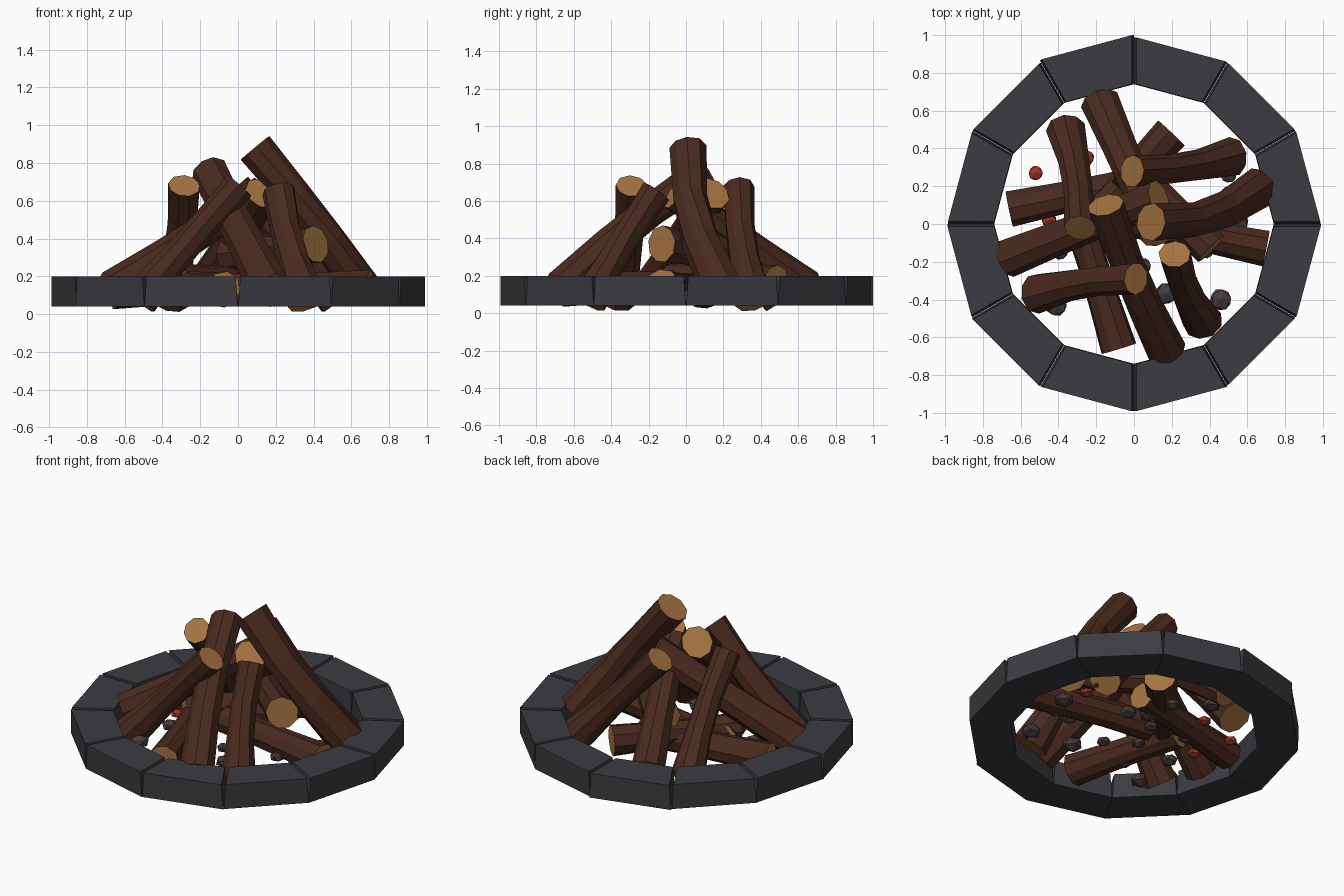
import bpy, bmesh, math, random
from mathutils import Vector, Matrix

if "Cube" in bpy.data.objects:
    bpy.data.objects.remove(bpy.data.objects["Cube"])
rng = random.Random(4)


def material(name, color):
    m = bpy.data.materials.new(name)
    m.use_nodes = True
    m.diffuse_color = (*color, 1)
    bsdf = m.node_tree.nodes["Principled BSDF"]
    bsdf.inputs["Base Color"].default_value = (*color, 1)
    bsdf.inputs["Roughness"].default_value = 0.9
    return m


STONE = material("dark grey stone", (0.045, 0.044, 0.052))
BARK = material("brown bark", (0.068, 0.023, 0.014))
CUT = material("tan cut wood", (0.37, 0.17, 0.052))
COAL = material("charcoal", (0.06, 0.044, 0.046))
EMBER = material("red ember", (0.34, 0.035, 0.015))


def finish(name, bm, *mats):
    bmesh.ops.recalc_face_normals(bm, faces=bm.faces)
    mesh = bpy.data.meshes.new(name)
    bm.to_mesh(mesh)
    bm.free()
    for m in mats:
        mesh.materials.append(m)
    obj = bpy.data.objects.new(name, mesh)
    bpy.context.collection.objects.link(obj)
    return obj


def polar(angle, radius):
    return Vector((math.cos(angle), math.sin(angle), 0)) * radius


# Ring of wedge-shaped stone blocks, gaps opening slightly toward the top
BLOCKS = 12
STEP = math.tau / BLOCKS


def stone_block(index):
    bm = bmesh.new()
    rings = []
    outer = 1.0 if index == 3 else 0.985 + rng.uniform(0, 0.008)
    for z, gap in ((0.04, 0.001), (0.2, 0.012)):
        ring = []
        for radius, side in ((0.74, 0), (outer, 0), (outer, 1), (0.74, 1)):
            angle = STEP * (index + side)
            p = polar(angle, radius) + polar(angle + math.pi * (0.5 - side), gap)
            ring.append(bm.verts.new((p.x, p.y, z)))
        rings.append(ring)
    low, high = rings
    bm.faces.new(low[::-1])
    bm.faces.new(high)
    for i in range(4):
        j = (i + 1) % 4
        bm.faces.new((low[i], low[j], high[j], high[i]))
    finish(f"stone_block_{index + 1}", bm, STONE)


for k in range(BLOCKS):
    stone_block(k)


# Logs: slightly bent, tapered many-sided prisms with pale cut ends
def log(name, foot, top, radius=0.09, sway=0.0, sag=0.0, flare=1.1, sides=9):
    foot, top = Vector(foot), Vector(top)
    axis = (top - foot).normalized()
    side = axis.cross(Vector((0, 0, 1))).normalized()
    bend = side * sway + side.cross(axis) * sag
    path = [foot, foot.lerp(top, 0.35) + bend, foot.lerp(top, 0.65) + bend, top]
    widths = (flare, 0.97, 0.92, 1.0)
    phase = rng.uniform(0, 1)
    bm = bmesh.new()
    rings = []
    for i, p in enumerate(path):
        tangent = (path[min(i + 1, 3)] - path[max(i - 1, 0)]).normalized()
        u = tangent.cross(Vector((0, 0, 1))).normalized()
        v = u.cross(tangent)
        ring = []
        for s in range(sides):
            a = math.tau * s / sides + phase
            r = radius * widths[i] * (1 + 0.05 * math.sin(2 * a))
            ring.append(bm.verts.new(p + (u * math.cos(a) + v * math.sin(a)) * r))
        rings.append(ring)
    for a, b in zip(rings, rings[1:]):
        for s in range(sides):
            t = (s + 1) % sides
            bm.faces.new((a[s], a[t], b[t], b[s]))
    for end in (rings[0][::-1], rings[-1]):
        bm.faces.new(end).material_index = 1
    finish(name, bm, BARK, CUT)


# Four long leaning logs
log("tall_log", (0.66, 0.19, 0.13), (0.09, 0.01, 0.88), 0.1, -0.055)
log("front_long_log", (0.17, -0.67, 0.13), (-0.15, 0.1, 0.75), 0.097, -0.015, 0.02)
log("right_long_log", (-0.67, -0.18, 0.13), (0.13, 0.14, 0.64), 0.095)
log("back_long_log", (-0.18, 0.65, 0.13), (0.13, -0.06, 0.64), 0.095)

# Four steeper logs with flared feet
for name, foot, top in (
    ("back_right_log", (-0.36, 0.5, 0.08), (-0.285, -0.02, 0.68)),
    ("back_left_log", (0.52, 0.355, 0.08), (-0.01, 0.28, 0.67)),
    ("front_right_log", (-0.52, -0.37, 0.08), (0.01, -0.29, 0.68)),
    ("front_left_log", (0.365, -0.52, 0.07), (0.215, -0.16, 0.65)),
):
    log(name, foot, top, 0.085, -0.018, flare=1.24)

# Low logs lying inside the ring
log("low_log_right", (-0.66, 0.08, 0.12), (0.15, 0.25, 0.15), 0.088)
log("low_log_left", (0.7, -0.13, 0.14), (-0.1, 0.03, 0.13), 0.088)
log("low_log_front", (-0.08, -0.66, 0.13), (-0.3, 0.05, 0.15), 0.088)
log("low_log_back", (0.2, 0.48, 0.16), (-0.33, -0.08, 0.18), 0.09)
log("middle_log", (-0.04, 0.3, 0.3), (0.41, -0.13, 0.37), 0.1)


# Flattened coals and embers scattered below the logs
def lump(name, x, y, size, mat):
    bm = bmesh.new()
    bmesh.ops.create_icosphere(bm, subdivisions=1, radius=size)
    for v in bm.verts:
        v.co *= rng.uniform(0.94, 1.08)
        v.co.z *= 0.65
    spin = Matrix.Rotation(rng.uniform(0, math.tau), 4, "Z")
    bm.transform(Matrix.Translation((x, y, 0.08)) @ spin)
    finish(name, bm, mat)


for x, y in ((0.17, -0.37), (0.46, -0.4), (0.55, 0.01), (-0.41, -0.43)):
    lump("large_coal", x, y, 0.062, COAL)
for x, y in ((0.5, -0.12), (0.5, 0.26), (0.05, -0.22), (0.16, 0.14), (0.05, -0.02),
             (0.02, 0.38), (-0.16, 0.52), (-0.39, -0.14), (-0.29, 0.13), (0.05, 0.19),
             (-0.05, 0.1), (-0.12, -0.1), (-0.2, -0.33), (0.38, -0.14)):
    lump("small_coal", x, y, rng.uniform(0.042, 0.055), COAL)
for x, y in ((-0.52, 0.27), (-0.45, 0.02), (0.5, 0.16), (-0.25, 0.35)):
    lump("ember", x, y, 0.042, EMBER)
